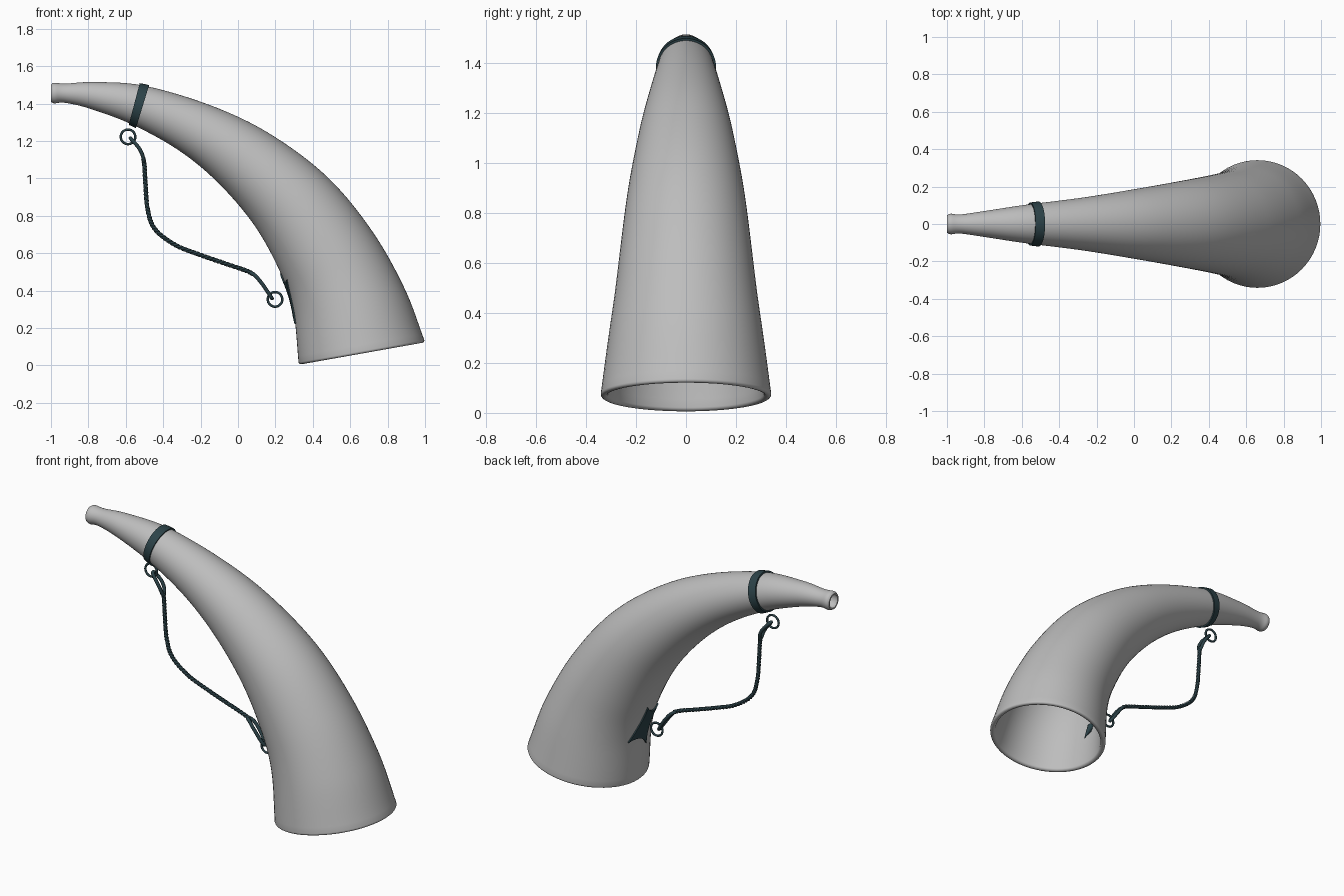
import bpy, bmesh, math
from mathutils import Vector, Matrix

if "Cube" in bpy.data.objects:
    bpy.data.objects.remove(bpy.data.objects["Cube"], do_unlink=True)


def material(name, rgb):
    m = bpy.data.materials.new(name)
    m.use_nodes = True
    m.diffuse_color = (*rgb, 1)
    m.node_tree.nodes["Principled BSDF"].inputs["Base Color"].default_value = (*rgb, 1)
    return m


GREY = material("pale grey horn", (0.51, 0.51, 0.51))
TEAL = material("dark teal fittings", (0.025, 0.055, 0.065))
X, Y, Z = Matrix.Identity(3)

# Horn sections from mouthpiece to bell: top edge x, z then underside x, z
SECTIONS = [
    (-1.0, 1.502, -1.0, 1.408), (-.98, 1.511, -.98, 1.401), (-.92, 1.507, -.925, 1.404),
    (-.765, 1.515, -.79, 1.372), (-.5, 1.495, -.56, 1.285), (-.143, 1.389, -.31, 1.145),
    (.169, 1.239, -.1, .97), (.475, 1.01, .09, .745), (.714, .723, .225, .5),
    (.889, .415, .295, .295), (1.0, .125, .325, .005)]
LAST = len(SECTIONS) - 1

# Cord path in x, z, from the upper ring to the lower ring
CORD = [(-.575, 1.215), (-.525, 1.155), (-.503, 1.09), (-.495, .97), (-.483, .835),
        (-.445, .73), (-.337, .645), (-.2, .59), (-.07, .545), (.065, .497),
        (.12, .448), (.182, .358)]
CORD_END = len(CORD) - 1


def spline(points, t):
    """Smooth curve through the points, t counted in points."""
    i = max(0, min(int(t), len(points) - 2))
    f = t - i
    b, c = Vector(points[i]), Vector(points[i + 1])
    a = Vector(points[i - 1]) if i else b * 2 - c
    d = Vector(points[i + 2]) if i + 2 < len(points) else c * 2 - b
    return b + (c - a) * f / 2 + (a * 2 - b * 5 + c * 4 - d) * f**2 / 2 \
        + (b * 3 - a - c * 3 + d) * f**3 / 2


def surface(t, angle, off=0.0):
    """Point on the horn; angle 0 is the underside."""
    ox, oz, ix, iz = spline(SECTIONS, t)
    top, under = Vector((ox, 0, oz)), Vector((ix, 0, iz))
    r = (under - top).length / 2
    d = (under - top).normalized()
    return (top + under) / 2 + (d * math.cos(angle) + Y * math.sin(angle)) * (r + off)


def finish(name, bm, mat, sharp=40):
    bmesh.ops.recalc_face_normals(bm, faces=bm.faces)
    me = bpy.data.meshes.new(name)
    bm.to_mesh(me)
    bm.free()
    ob = bpy.data.objects.new(name, me)
    bpy.context.collection.objects.link(ob)
    me.materials.append(mat)
    bpy.ops.object.select_all(action='DESELECT')
    ob.select_set(True)
    bpy.context.view_layer.objects.active = ob
    bpy.ops.object.shade_smooth_by_angle(angle=math.radians(sharp))


def bridge(bm, rings, closed):
    """Quads between neighbouring closed rings of vertices."""
    n = len(rings[0])
    for k in range(len(rings) if closed else len(rings) - 1):
        a, b = rings[k], rings[(k + 1) % len(rings)]
        for j in range(n):
            bm.faces.new((a[j], a[(j + 1) % n], b[(j + 1) % n], b[j]))


def shell(name, loop, mat, sides=64):
    """Sweep a closed loop of (position along, offset) round the horn."""
    bm = bmesh.new()
    rings = [[bm.verts.new(surface(t, math.tau * j / sides, off)) for j in range(sides)]
             for t, off in loop]
    bridge(bm, rings, True)
    finish(name, bm, mat)


def tube(name, path, radius, mat, closed=False, sides=8):
    """Round tube along a list of points."""
    bm = bmesh.new()
    rings = []
    n = len(path)

    def aligned(ring, start):
        shift = min(range(sides), key=lambda s: (ring[s].co - start.co).length)
        return ring[shift:] + ring[:shift]

    for k, p in enumerate(path):
        before = path[k - 1] if closed or k else p
        after = path[(k + 1) % n] if closed or k < n - 1 else p
        tan = (after - before).normalized()
        u = tan.cross(Y if abs(tan.y) < 0.8 else Z).normalized()
        v = tan.cross(u)
        ring = [bm.verts.new(p + (u * math.cos(math.tau * j / sides)
                                  + v * math.sin(math.tau * j / sides)) * radius)
                for j in range(sides)]
        rings.append(aligned(ring, rings[-1][0]) if rings else ring)
    bridge(bm, rings, False)
    if closed:
        bridge(bm, [rings[-1], aligned(rings[0], rings[-1][0])], False)
    else:
        bm.faces.new(rings[0])
        bm.faces.new(rings[-1])
    finish(name, bm, mat, 60)


# Hollow horn with a rounded bell lip
STEPS, LIP = 90, .015
along = [(LAST - .04) * k / STEPS for k in range(STEPS + 1)]
lip = [(LAST - .04 + .045 * math.sin(math.pi * k / 8), LIP * (math.cos(math.pi * k / 8) - 1))
       for k in range(1, 8)]
shell("horn", [(t, 0) for t in along] + lip
      + [(t, -.009 - (2 * LIP - .009) * t / LAST) for t in reversed(along)], GREY)

# Band round the neck
band = [3.91 + .04 * k for k in range(5)]
shell("neck_band", [(t, .009) for t in band] + [(t, -.004) for t in reversed(band)], TEAL)

# Leather plate with hollowed edges, set slightly askew under the bell end
bm = bmesh.new()
N = 16
grid = []
for a in range(N + 1):
    v = a / N * 2 - 1
    row = []
    for b in range(N + 1):
        u = b / N * 2 - 1
        angle = math.radians(15 * u * (1 - .3 * (1 - v * v)) + 6 * v)
        t = 8.65 - .1 * u + .52 * v * (1 - .25 * (1 - u * u))
        row.append([bm.verts.new(surface(t, angle, off)) for off in (.008, -.004)])
    grid.append(row)
for a in range(N):
    for b in range(N):
        for s in (0, 1):
            bm.faces.new([grid[a + i][b + j][s] for i, j in ((0, 0), (1, 0), (1, 1), (0, 1))])
edge = [grid[0][b] for b in range(N)] + [grid[a][N] for a in range(N)] \
    + [grid[N][b] for b in range(N, 0, -1)] + [grid[a][0] for a in range(N, 0, -1)]
for (p, q), (r, s) in zip(edge, edge[1:] + edge[:1]):
    bm.faces.new((p, r, s, q))
finish("leather_plate", bm, TEAL)

# Pointed tongue that comes through the wall inside the bell
bm = bmesh.new()
start, end = Vector((.328, 0, .265)), Vector((.38, 0, .165))
turn = (end - start).to_track_quat('Z', 'Y').to_matrix().to_4x4()
bmesh.ops.create_cone(bm, cap_ends=True, segments=12, radius1=.022, radius2=.001,
                      depth=(end - start).length,
                      matrix=Matrix.Translation((start + end) / 2) @ turn)
finish("plate_tongue", bm, TEAL)

# Rings that hold the cord
TURN = [math.tau * k / 32 for k in range(32)]
for name, x, z in (("upper_ring", -.588, 1.222), ("lower_ring", .198, .353)):
    tube(name, [Vector((x + .039 * math.cos(a), 0, z + .039 * math.sin(a))) for a in TURN],
         .0065, TEAL, True)

# Three twisted strands of the cord
STEPS = 420
for s in range(3):
    path = []
    for k in range(STEPS + 1):
        t = 1.8 + (CORD_END - 3.6) * k / STEPS
        x, z = spline(CORD, t)
        ahead = spline(CORD, t + .01) - spline(CORD, t - .01)
        side = Vector((-ahead.y, 0, ahead.x)).normalized()
        phase = math.tau * (s / 3 + 16 * k / STEPS)
        path.append(Vector((x, 0, z)) + (side * math.cos(phase) + Y * math.sin(phase)) * .006)
    tube(f"cord_strand_{s + 1}", path, .0065, TEAL, sides=6)

# Long spliced loop at each end of the cord, passing through its ring
for name, middle in (("upper_loop", 1), ("lower_loop", CORD_END - 1)):
    path = []
    for a in TURN:
        x, z = spline(CORD, middle + math.cos(a))
        path.append(Vector((x, .02 * math.sin(a), z)))
    tube(name, path, .01, TEAL, True)
